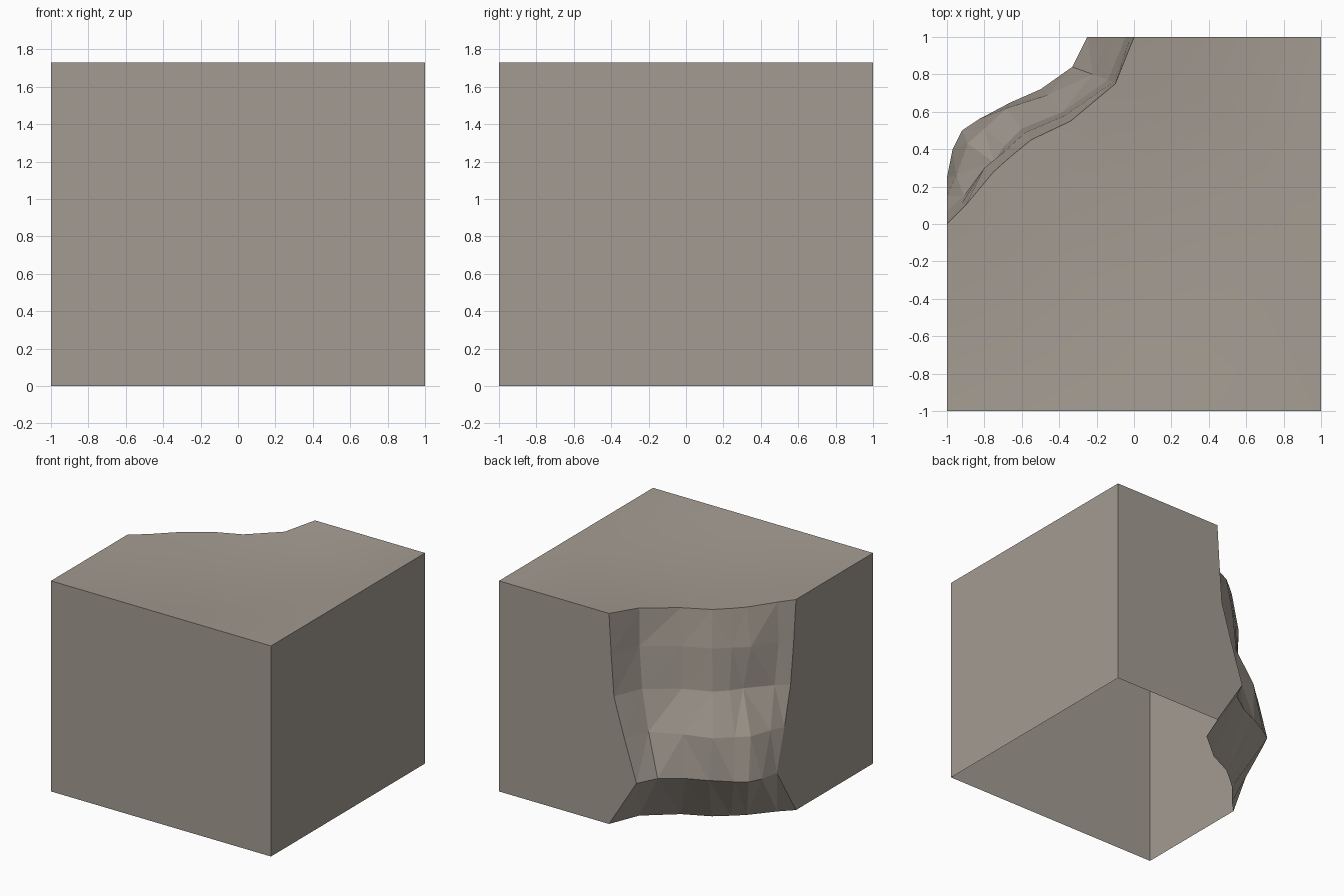
import bpy, bmesh

if "Cube" in bpy.data.objects:
    bpy.data.objects.remove(bpy.data.objects["Cube"])

H = 1.73
# Cliff contours (x, y) at each height, running from the back wall to the left wall
RIM = [(0, 1), (-.1, .75), (-.34, .55), (-.55, .45), (-.66, .36), (-.75, .28), (-.9, .1), (-1, 0)]
LEVELS = [
    (1.40, [(-.02, 1), (-.11, .76), (-.37, .58), (-.58, .49), (-.69, .39), (-.8, .3), (-.92, .11), (-1, .03)]),
    (1.06, [(-.045, 1), (-.14, .77), (-.38, .60), (-.60, .51), (-.69, .42), (-.75, .33), (-.91, .15), (-1, .07)]),
    (0.74, [(-.14, 1), (-.22, .80), (-.46, .69), (-.68, .62), (-.80, .51), (-.89, .43), (-.95, .26), (-1, .15)]),
    (0.40, [(-.25, 1), (-.33, .84), (-.50, .72), (-.66, .65), (-.83, .56), (-.92, .50), (-.97, .40), (-1, .25)]),
    (0.00, RIM),
]
# Straight outer edge of the top: right side, then front side
OUTER = [(1, 1), (1, .5), (1, 0), (1, -.5), (1, -1), (.33, -1), (-.33, -1), (-1, -1)]
ROWS = 10


def top_z(x, y):
    """Gentle hollow that fades out at the straight sides."""
    return H - .055 * (1 - x * x) * (1 - y * y)


bm = bmesh.new()

# Top surface: grid stretched from the cliff rim to the outer edge
top = []
for (ax, ay), (bx, by) in zip(RIM, OUTER):
    line = []
    for i in range(ROWS + 1):
        t = i / ROWS
        x, y = ax + (bx - ax) * t, ay + (by - ay) * t
        line.append(bm.verts.new((x, y, top_z(x, y))))
    top.append(line)
for a, b in zip(top, top[1:]):
    for i in range(ROWS):
        f = bm.faces.new((a[i], a[i + 1], b[i + 1], b[i]))
        f.smooth = True

# Rocky cliff: faceted strips between the contours
cliff = [[line[0] for line in top]]
for z, ring in LEVELS:
    cliff.append([bm.verts.new((x, y, z)) for x, y in ring])
rock = []
for up, lo in zip(cliff, cliff[1:]):
    for i in range(len(RIM) - 1):
        rock.append(bm.faces.new((up[i], up[i + 1], lo[i + 1], lo[i])))

# Flat walls; the underside stays open
foot = [bm.verts.new((x, y, 0)) for x, y in ((1, 1), (1, -1), (-1, -1))]
rim = [line[-1] for line in top]
bm.faces.new([r[0] for r in cliff[::-1]] + top[0][1:] + [foot[0]])
bm.faces.new(rim[:5] + [foot[1], foot[0]])
bm.faces.new(rim[4:] + [foot[2], foot[1]])
bm.faces.new([r[-1] for r in cliff[::-1]] + top[-1][1:] + [foot[2]])

bmesh.ops.triangulate(bm, faces=rock)
bmesh.ops.recalc_face_normals(bm, faces=bm.faces[:])
bm.normal_update()
# Make sure the shell faces outward
if sum(f.normal.z for f in bm.faces if f.smooth) < 0:
    bmesh.ops.reverse_faces(bm, faces=bm.faces[:])
# Only the top is smooth, with a crisp border
for e in bm.edges:
    e.smooth = all(f.smooth for f in e.link_faces)

mesh = bpy.data.meshes.new("cliff_corner_block")
bm.to_mesh(mesh)
bm.free()
stone = bpy.data.materials.new("warm grey stone")
stone.diffuse_color = (.37, .33, .285, 1)
stone.use_nodes = True
stone.node_tree.nodes["Principled BSDF"].inputs["Base Color"].default_value = stone.diffuse_color
mesh.materials.append(stone)
bpy.context.collection.objects.link(bpy.data.objects.new("cliff_corner_block", mesh))
